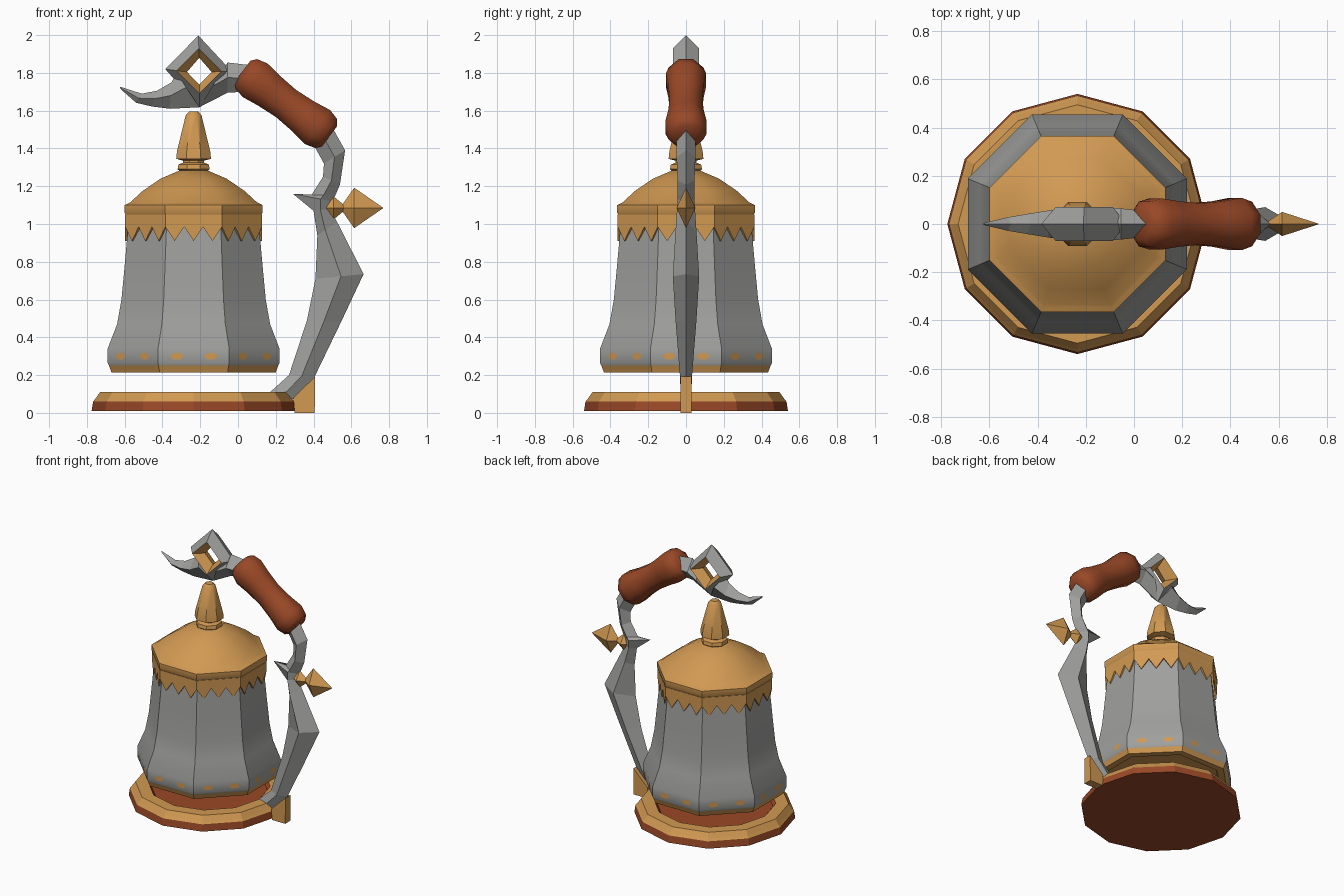
import bpy, bmesh
from math import cos, sin, pi, radians
from mathutils import Vector, Matrix

if "Cube" in bpy.data.objects:
    bpy.data.objects.remove(bpy.data.objects["Cube"])

AXIS = -0.235  # x of the bell's centre line


def material(name, rgb):
    mat = bpy.data.materials.new(name)
    mat.use_nodes = True
    mat.diffuse_color = (*rgb, 1)
    shader = next(n for n in mat.node_tree.nodes if n.type == "BSDF_PRINCIPLED")
    shader.inputs["Base Color"].default_value = (*rgb, 1)
    shader.inputs["Roughness"].default_value = 0.7
    return mat


STEEL = material("grey steel", (0.35, 0.35, 0.34))
GOLD = material("warm gold", (0.64, 0.32, 0.085))
RED = material("red leather", (0.32, 0.065, 0.02))


def finish(name, bm, mats, smooth_angle=None):
    """Turn a bmesh into a named object with its materials and shading."""
    bmesh.ops.recalc_face_normals(bm, faces=bm.faces)
    mesh = bpy.data.meshes.new(name)
    bm.to_mesh(mesh)
    bm.free()
    for mat in mats:
        mesh.materials.append(mat)
    obj = bpy.data.objects.new(name, mesh)
    bpy.context.collection.objects.link(obj)
    if smooth_angle:
        bpy.ops.object.select_all(action="DESELECT")
        obj.select_set(True)
        bpy.context.view_layer.objects.active = obj
        bpy.ops.object.shade_smooth_by_angle(angle=radians(smooth_angle))
    return obj


def bridge(bm, a, b, index=0):
    """Join two vertex rings with quads."""
    n = len(a)
    for i in range(n):
        bm.faces.new((a[i], a[(i + 1) % n], b[(i + 1) % n], b[i])).material_index = index


def lathe(name, profile, sides, mats, bands=None, flats=True, smooth_angle=None):
    """Turn a (radius, z) profile; bands gives the material of each step."""
    bm = bmesh.new()
    turn, grow = (pi / sides, 1 / cos(pi / sides)) if flats else (0, 1)
    rings = []
    for r, z in profile:
        rings.append([bm.verts.new((AXIS + r * grow * cos(turn + 2 * pi * i / sides),
                                    r * grow * sin(turn + 2 * pi * i / sides), z))
                      for i in range(sides)])
    bands = bands or [0] * (len(rings) - 1)
    for a, b, m in zip(rings, rings[1:], bands):
        bridge(bm, a, b, m)
    bm.faces.new(rings[0]).material_index = bands[0]
    bm.faces.new(rings[-1]).material_index = bands[-1]
    return finish(name, bm, mats, smooth_angle)


def blade(name, stations, mats, closed=False):
    """Diamond-section bar: each station is inner x, z, outer x, z,
    half width and where the side ridges lie between inner and outer."""
    bm = bmesh.new()
    rings = []
    for ix, iz, ox, oz, w, t in stations:
        mx, mz = ix + (ox - ix) * t, iz + (oz - iz) * t
        points = ((ix, 0, iz), (mx, w, mz), (ox, 0, oz), (mx, -w, mz))
        rings.append([bm.verts.new(p) for p in points])
    pairs = list(zip(rings, rings[1:]))
    if closed:
        pairs.append((rings[-1], rings[0]))
    else:
        bm.faces.new(rings[0])
        bm.faces.new(rings[-1])
    for a, b in pairs:
        bridge(bm, a, b)
    if closed and len(mats) > 1:
        # faces that touch the inner ridge line the opening
        inner = {ring[0] for ring in rings}
        for f in bm.faces:
            f.material_index = int(any(v in inner for v in f.verts))
    return finish(name, bm, mats)


# Round base with a gold rim and a sunken red floor
lathe("base", [(0.54, 0.01), (0.532, 0.06), (0.52, 0.075), (0.495, 0.11),
               (0.41, 0.11), (0.39, 0.085)],
      12, [RED, GOLD], [0, 1, 1, 1, 0], flats=False)

# Bell body with a gold lip
lathe("bell", [(0.38, 0.25), (0.39, 0.215), (0.435, 0.215), (0.448, 0.25), (0.455, 0.265),
               (0.455, 0.34), (0.405, 0.47), (0.382, 0.6), (0.365, 0.78),
               (0.35, 0.95), (0.34, 1.05)],
      8, [STEEL, GOLD], [1] * 3 + [0] * 7, smooth_angle=35)

# Two painted gold spots on each side of the bell
bm = bmesh.new()
for side in range(8):
    for shift in (-0.09, 0.09):
        spin = Matrix.Translation((AXIS, 0, 0)) @ Matrix.Rotation(side * pi / 4, 4, "Z")
        corners = [spin @ Vector((0.458, shift + 0.036 * cos(k * pi / 3),
                                  0.3 + 0.02 * sin(k * pi / 3))) for k in range(6)]
        bm.faces.new([bm.verts.new(c) for c in corners])
finish("bell_spots", bm, [GOLD])

# Domed lid
lathe("lid", [(0.345, 1.03), (0.352, 1.04), (0.365, 1.06), (0.365, 1.1), (0.345, 1.11),
              (0.335, 1.115), (0.27, 1.175), (0.175, 1.24), (0.07, 1.285)],
      8, [GOLD], smooth_angle=35)

# Finial on the lid
lathe("finial", [(0.06, 1.27), (0.085, 1.29), (0.08, 1.315), (0.055, 1.325), (0.055, 1.335),
                 (0.092, 1.345), (0.088, 1.385), (0.042, 1.575), (0.025, 1.595)],
      8, [GOLD], smooth_angle=35)

# Zigzag skirt under the lid, three teeth to a side
bm = bmesh.new()
corners = [Vector((cos(a), sin(a), 0)) * 0.362 / cos(pi / 8)
           for a in (pi / 8 + k * pi / 4 for k in range(8))]
upper, lower = [], []
for k in range(48):
    side, step = divmod(k, 6)
    p = corners[side].lerp(corners[(side + 1) % 8], step / 6) + Vector((AXIS, 0, 0))
    upper.append(bm.verts.new((p.x, p.y, 1.05)))
    lower.append(bm.verts.new((p.x, p.y, 0.91 if k % 2 else 0.985)))
bridge(bm, upper, lower)
skirt = finish("zigzag_skirt", bm, [GOLD])
solid = skirt.modifiers.new("thickness", "SOLIDIFY")
solid.thickness = 0.014

# Curved handle arm with an inward spur
blade("handle_arm", [
    (0.17, 0.11, 0.3, 0.07, 0.028, 0.5),
    (0.27, 0.2, 0.405, 0.19, 0.032, 0.5),
    (0.365, 0.49, 0.545, 0.48, 0.055, 0.5),
    (0.41, 0.71, 0.665, 0.735, 0.07, 0.53),
    (0.42, 0.94, 0.525, 1.01, 0.055, 0.4),
    (0.4, 1.07, 0.49, 1.08, 0.048, 0.4),
    (0.29, 1.16, 0.5, 1.12, 0.045, 0.7),
    (0.39, 1.155, 0.515, 1.15, 0.045, 0.5),
    (0.45, 1.25, 0.54, 1.21, 0.045, 0.5),
    (0.455, 1.32, 0.567, 1.39, 0.05, 0.5),
    (0.4, 1.42, 0.5, 1.51, 0.05, 0.5)], [STEEL])

# Gold foot wedge at the bottom of the handle
bm = bmesh.new()
outline = ((0.408, 0.192), (0.406, 0), (0.3, 0), (0.293, 0.08))
sides = [[bm.verts.new((x, y, z)) for x, z in outline] for y in (-0.03, 0.03)]
bridge(bm, *sides)
for ring in sides:
    bm.faces.new(ring)
finish("handle_foot", bm, [GOLD])

# Leather grip, swollen at both ends
bm = bmesh.new()
start, end = Vector((0.025, 0, 1.81)), Vector((0.485, 0, 1.465))
along = (end - start).normalized()
across = Vector((0, 1, 0))
up = along.cross(across)
rings = []
for t, r in ((0, 0.07), (0.04, 0.1), (0.14, 0.115), (0.3, 0.102), (0.5, 0.093),
             (0.7, 0.102), (0.86, 0.117), (0.96, 0.1), (1, 0.07)):
    centre = start.lerp(end, t)
    rings.append([bm.verts.new(centre + r * (across * cos(a) + up * sin(a) * 1.04))
                  for a in (pi / 8 + k * pi / 4 for k in range(8))])
for a, b in zip(rings, rings[1:]):
    bridge(bm, a, b)
bm.faces.new(rings[0])
bm.faces.new(rings[-1])
finish("grip", bm, [RED], smooth_angle=70)

# Diamond ring with a gold-lined opening
blade("hook_ring", [
    (-0.14, 1.805, -0.035, 1.81, 0.07, 0.5),
    (-0.205, 1.88, -0.21, 1.998, 0.07, 0.42),
    (-0.27, 1.805, -0.385, 1.82, 0.07, 0.48),
    (-0.205, 1.738, -0.205, 1.618, 0.07, 0.4)], [STEEL, GOLD], closed=True)

# Neck from grip to ring, and the pointed hook beyond it
blade("hook_neck", [
    (0.09, 1.84, 0.09, 1.7, 0.05, 0.5),
    (0.03, 1.845, 0.03, 1.7, 0.055, 0.5),
    (-0.055, 1.855, -0.055, 1.695, 0.065, 0.5),
    (-0.087, 1.805, -0.205, 1.618, 0.068, 0.4)], [STEEL])
blade("hook_tip", [
    (-0.325, 1.8, -0.205, 1.618, 0.068, 0.42),
    (-0.352, 1.75, -0.36, 1.61, 0.056, 0.5),
    (-0.43, 1.705, -0.455, 1.622, 0.042, 0.5),
    (-0.51, 1.69, -0.54, 1.642, 0.028, 0.5),
    (-0.625, 1.727, -0.622, 1.715, 0.004, 0.5)], [STEEL])


# Gold thumb studs on the back of the handle
def stud(name, left, right, middle, height, width):
    bm = bmesh.new()
    z = 1.085
    ring = [(middle, 0, z + height), (middle, width, z),
            (middle, 0, z - height), (middle, -width, z)]
    ring = [bm.verts.new(p) for p in ring]
    for x in (left, right):
        tip = bm.verts.new((x, 0, z))
        for i in range(4):
            bm.faces.new((ring[i], ring[(i + 1) % 4], tip))
    finish(name, bm, [GOLD])


stud("small_stud", 0.44, 0.58, 0.505, 0.062, 0.045)
stud("large_stud", 0.54, 0.77, 0.615, 0.107, 0.05)
